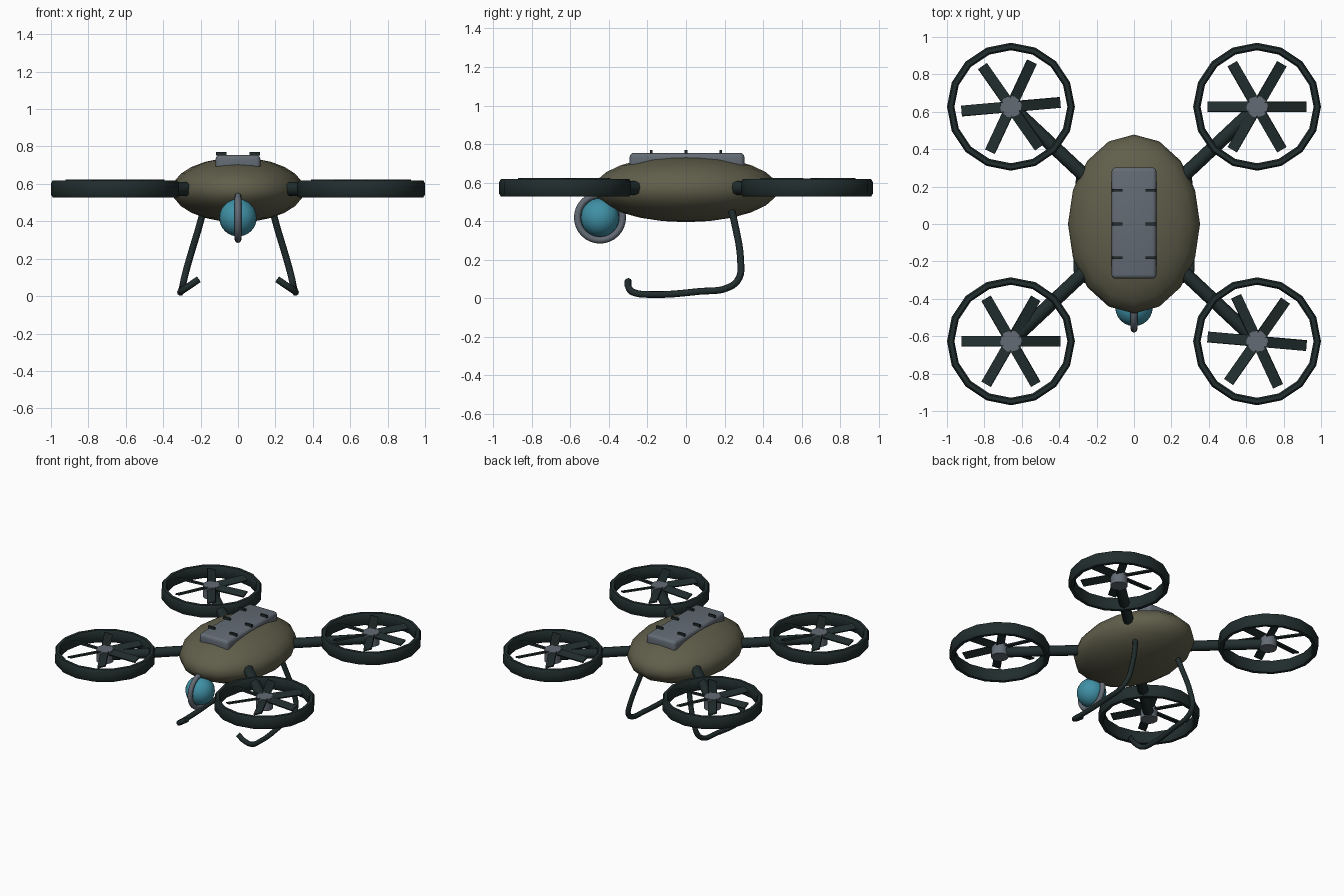
import bpy, bmesh, math
from mathutils import Matrix, Vector

if "Cube" in bpy.data.objects:
    bpy.data.objects.remove(bpy.data.objects["Cube"])


def mat(name, rgb):
    m = bpy.data.materials.new(name)
    m.diffuse_color = (*rgb, 1)
    m.use_nodes = True
    m.node_tree.nodes["Principled BSDF"].inputs["Base Color"].default_value = m.diffuse_color
    return m


OLIVE = mat("olive shell", (0.118, 0.113, 0.07))
DARK = mat("dark green black", (0.015, 0.026, 0.026))
GREY = mat("slate grey", (0.125, 0.147, 0.175))
TEAL = mat("teal lens", (0.05, 0.28, 0.38))


def finish(name, bm, material, smooth=None):
    bmesh.ops.recalc_face_normals(bm, faces=bm.faces)
    me = bpy.data.meshes.new(name)
    bm.to_mesh(me)
    bm.free()
    ob = bpy.data.objects.new(name, me)
    bpy.context.collection.objects.link(ob)
    me.materials.append(material)
    if smooth:
        bpy.ops.object.select_all(action='DESELECT')
        ob.select_set(True)
        bpy.context.view_layer.objects.active = ob
        bpy.ops.object.shade_smooth_by_angle(angle=math.radians(smooth))
    return ob


def ellipsoid(name, center, radii, segs, rings, material):
    bm = bmesh.new()
    m = Matrix.Translation(center) @ Matrix.Diagonal((*radii, 1))
    bmesh.ops.create_uvsphere(bm, u_segments=segs, v_segments=rings, radius=1, matrix=m)
    return finish(name, bm, material, 60)


def box(bm, matrix, size):
    bmesh.ops.create_cube(bm, size=1, matrix=matrix @ Matrix.Diagonal((*size, 1)))


def hoop(name, profile, segs, matrix, material, smooth=None):
    """Revolve a closed (radius, height) profile about local z."""
    bm = bmesh.new()
    loops = []
    for i in range(segs):
        a = 2 * math.pi * i / segs
        loops.append([bm.verts.new(matrix @ Vector((r * math.cos(a), r * math.sin(a), z)))
                      for r, z in profile])
    n = len(profile)
    for i in range(segs):
        p, q = loops[i], loops[(i + 1) % segs]
        for j in range(n):
            k = (j + 1) % n
            bm.faces.new((p[j], q[j], q[k], p[k]))
    return finish(name, bm, material, smooth)


def rod(name, a, b, radius, segs, material):
    bm = bmesh.new()
    a, b = Vector(a), Vector(b)
    d = b - a
    m = Matrix.Translation((a + b) / 2) @ d.to_track_quat('Z', 'Y').to_matrix().to_4x4()
    bmesh.ops.create_cone(bm, cap_ends=True, segments=segs, radius1=radius, radius2=radius,
                          depth=d.length, matrix=m)
    return finish(name, bm, material, 50)


# Body shell
ellipsoid("body", (0, 0, 0.568), (0.353, 0.478, 0.173), 16, 12, OLIVE)

# Battery cover with rounded edges
bm = bmesh.new()
box(bm, Matrix.Translation((0, 0.005, 0.71)), (0.24, 0.595, 0.09))
bmesh.ops.bevel(bm, geom=bm.edges[:], offset=0.022, segments=3, profile=0.5, affect='EDGES')
finish("battery_cover", bm, GREY, 40)

# Clips on the cover
bm = bmesh.new()
for x in (-0.09, 0.09):
    for y in (-0.18, 0, 0.18):
        box(bm, Matrix.Translation((x, y, 0.761)), (0.055, 0.014, 0.018))
finish("cover_clips", bm, DARK)

# Camera ball and its upright hoop
ellipsoid("camera_ball", (0, -0.446, 0.419), (0.1, 0.1, 0.1), 24, 16, TEAL)
circle = [(0.117 + 0.018 * math.cos(t * math.pi / 4), 0.018 * math.sin(t * math.pi / 4))
          for t in range(8)]
hoop("camera_hoop", circle, 32,
     Matrix.Translation((0, -0.446, 0.419)) @ Matrix.Rotation(math.pi / 2, 4, 'Y'), GREY, 60)

# Four rotors, each with arm, guard ring, hub and six pitched blades
guard = [(0.342, -0.03), (0.342, 0.03), (0.333, 0.045), (0.311, 0.045),
         (0.302, 0.03), (0.302, -0.03), (0.311, -0.045), (0.333, -0.045)]
for side, sx in (("left", -1), ("right", 1)):
    for end, sy in (("front", -1), ("back", 1)):
        tag = f"{end}_{side}"
        cx, cy = 0.658 * sx, 0.627 * sy
        rod(f"{tag}_arm", (0.24 * sx, 0.235 * sy, 0.572), (cx, cy, 0.572), 0.037, 8, DARK)
        hoop(f"{tag}_guard", guard, 16, Matrix.Translation((cx, cy, 0.573)), DARK, 50)
        rod(f"{tag}_hub", (cx, cy, 0.535), (cx, cy, 0.622), 0.058, 16, GREY)
        turn = {(-1, 1): 5, (1, -1): -5}.get((sx, sy), 0)
        bm = bmesh.new()
        for i in range(6):
            m = (Matrix.Translation((cx, cy, 0.61))
                 @ Matrix.Rotation(math.radians(60 * i + turn), 4, 'Z')
                 @ Matrix.Translation((0.153, 0, 0))
                 @ Matrix.Rotation(math.radians(18), 4, 'X'))
            box(bm, m, (0.225, 0.058, 0.01))
        finish(f"{tag}_blades", bm, DARK)

# Curved landing legs
path = [(0.185, 0.235, 0.46), (0.2, 0.25, 0.4), (0.265, 0.284, 0.18), (0.285, 0.275, 0.105),
        (0.295, 0.225, 0.058), (0.3, 0.07, 0.036), (0.307, -0.19, 0.02),
        (0.298, -0.27, 0.03), (0.265, -0.296, 0.052), (0.21, -0.3, 0.09)]
for side, sx in (("left", -1), ("right", 1)):
    cu = bpy.data.curves.new(f"{side}_leg", 'CURVE')
    cu.dimensions = '3D'
    cu.bevel_depth = 0.018
    cu.bevel_resolution = 2
    cu.resolution_u = 4
    cu.use_fill_caps = True
    sp = cu.splines.new('BEZIER')
    sp.bezier_points.add(len(path) - 1)
    for p, (x, y, z) in zip(sp.bezier_points, path):
        p.co = (x * sx, y, z)
        p.handle_left_type = p.handle_right_type = 'AUTO'
    cu.materials.append(DARK)
    bpy.context.collection.objects.link(bpy.data.objects.new(f"{side}_leg", cu))
